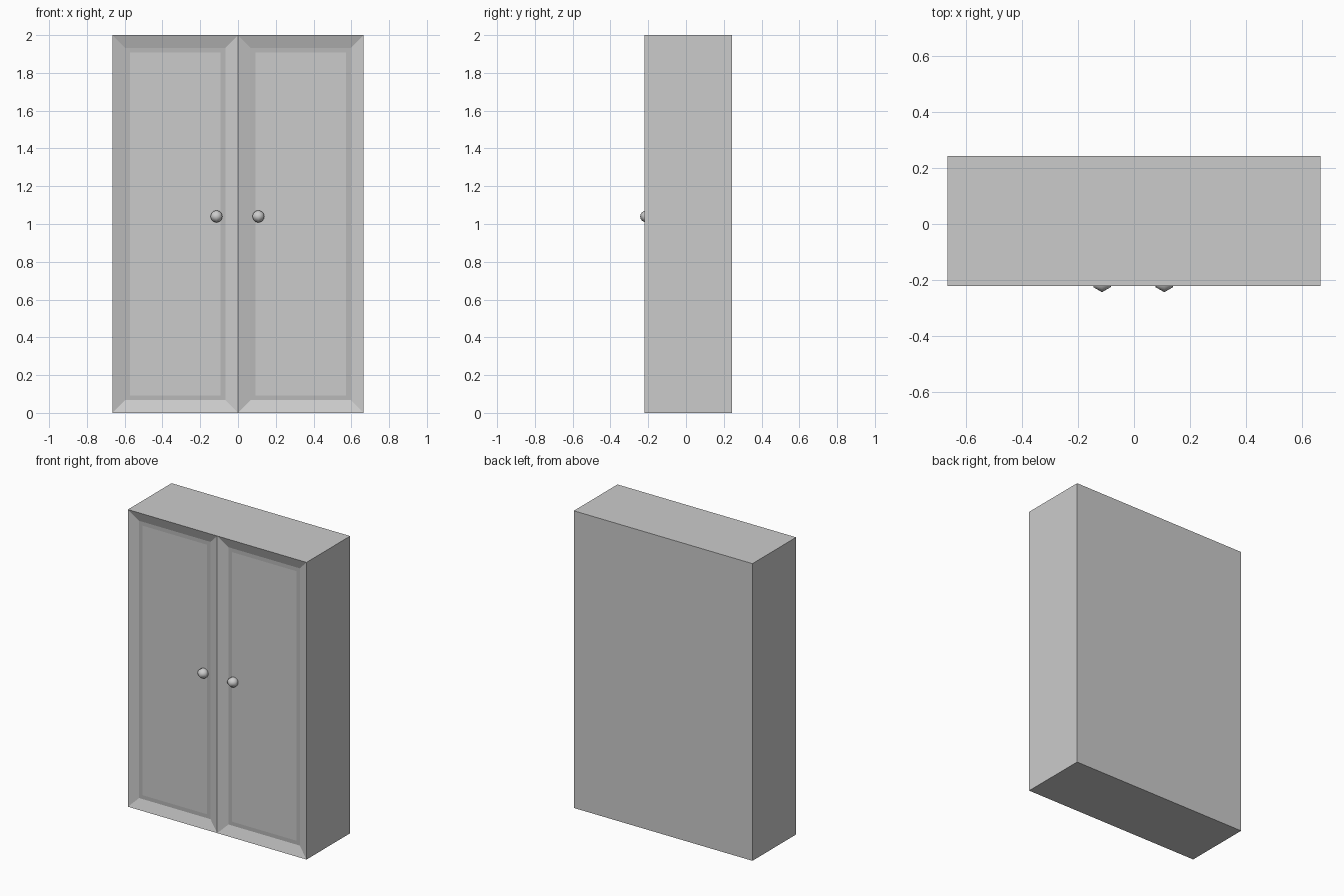
import bpy, bmesh
from math import radians
from mathutils import Matrix, Vector

if "Cube" in bpy.data.objects:
    bpy.data.objects.remove(bpy.data.objects["Cube"])

W, H = 1.33, 2.0
FRONT, BACK = -0.221, 0.243


def make_object(name, bm):
    mesh = bpy.data.meshes.new(name)
    bm.to_mesh(mesh)
    bm.free()
    obj = bpy.data.objects.new(name, mesh)
    bpy.context.collection.objects.link(obj)
    return obj


# Cabinet box, split down the middle into two door fronts
bm = bmesh.new()
bmesh.ops.create_cube(bm, size=1, matrix=Matrix.Translation((0, (FRONT + BACK) / 2, H / 2))
                      @ Matrix.Diagonal((W, BACK - FRONT, H, 1)))
bmesh.ops.bisect_plane(bm, geom=bm.verts[:] + bm.edges[:] + bm.faces[:],
                       plane_co=(0, 0, 0), plane_no=(1, 0, 0))
bm.normal_update()
doors = [f for f in bm.faces if f.normal.y < -0.9]

# Sloping door frames, then a flat dark trim line around each panel
bmesh.ops.inset_individual(bm, faces=doors, thickness=0.067, depth=-0.024,
                           use_even_offset=True)
trim = bmesh.ops.inset_individual(bm, faces=doors, thickness=0.026, depth=0,
                                  use_even_offset=True)["faces"]
for f in trim:
    if f not in doors:
        f.material_index = 1
cabinet = make_object("wardrobe_cabinet", bm)
for name, shade in (("grey", 0.8), ("dark_trim", 0.48)):
    mat = bpy.data.materials.new(name)
    mat.diffuse_color = (shade, shade, shade, 1)
    mat.use_nodes = True
    mat.node_tree.nodes["Principled BSDF"].inputs["Base Color"].default_value = mat.diffuse_color
    cabinet.data.materials.append(mat)

# Six-sided round knobs with a corner facing forward
for side, x in (("left", -0.114), ("right", 0.108)):
    bm = bmesh.new()
    bmesh.ops.create_uvsphere(bm, u_segments=6, v_segments=8, radius=1)
    if max(v.co.y for v in bm.verts) < 0.95:
        bmesh.ops.rotate(bm, verts=bm.verts[:], cent=(0, 0, 0),
                         matrix=Matrix.Rotation(radians(30), 3, 'Z'))
    bmesh.ops.scale(bm, verts=bm.verts[:], vec=Vector((0.036, 0.036, 0.032)))
    bmesh.ops.translate(bm, verts=bm.verts[:], vec=Vector((x, -0.207, 1.04)))
    for f in bm.faces:
        f.smooth = True
    make_object("door_knob_" + side, bm)
